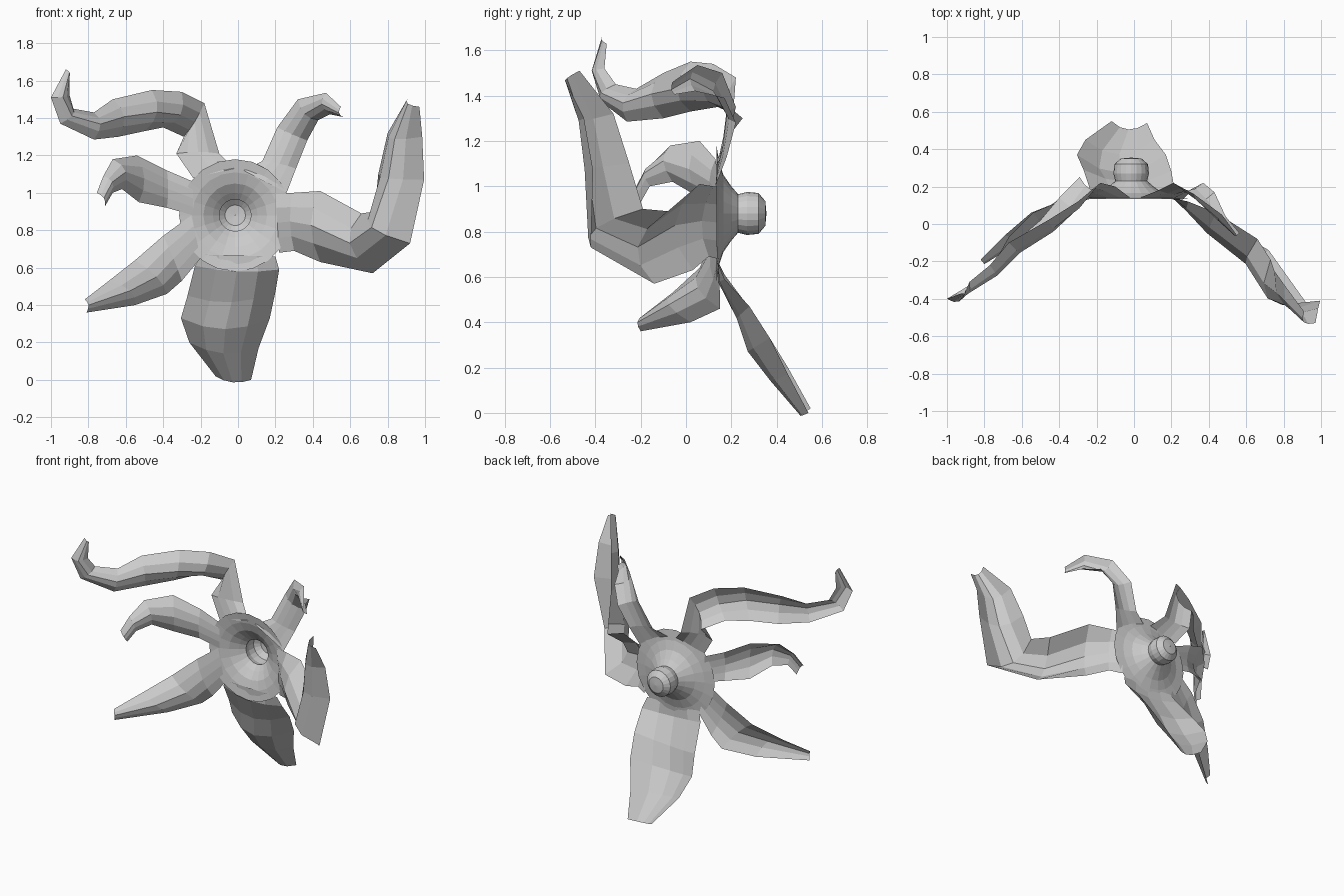
import bpy
import math
from mathutils import Vector

cube = bpy.data.objects.get("Cube")
if cube:
    bpy.data.objects.remove(cube, do_unlink=True)

grey = bpy.data.materials.new("light_grey")
grey.use_nodes = True
grey.diffuse_color = (0.6, 0.6, 0.6, 1)
shader = next(n for n in grey.node_tree.nodes if n.type == 'BSDF_PRINCIPLED')
shader.inputs["Base Color"].default_value = grey.diffuse_color


def grid_object(name, rows):
    """Skin a list of equally long point rows with flat quads."""
    count = len(rows[0])
    verts = [tuple(p) for row in rows for p in row]
    faces = []
    for i in range(len(rows) - 1):
        for j in range(count - 1):
            a = i * count + j
            faces.append((a, a + count, a + count + 1, a + 1))
    mesh = bpy.data.meshes.new(name)
    mesh.from_pydata(verts, [], faces)
    mesh.materials.append(grey)
    mesh.validate()
    mesh.update()
    obj = bpy.data.objects.new(name, mesh)
    bpy.context.collection.objects.link(obj)
    return obj


def petal(name, fold, stations):
    """Sweep an arched strip between two edges, its ridge facing forward."""
    edges = [(Vector(s[:3]), Vector(s[3:])) for s in stations]
    mids = [(a + b) / 2 for a, b in edges]
    rows = []
    for i, (a, b) in enumerate(edges):
        along = mids[min(i + 1, len(mids) - 1)] - mids[max(i - 1, 0)]
        across = b - a
        ridge = across.cross(along).normalized() * across.length * fold
        ridge *= min(1, i / 3)
        row = []
        for k in range(5):
            t = k / 4
            row.append(a.lerp(b, t) + ridge * 4 * t * (1 - t))
        rows.append(row)
    return grid_object(name, rows)


# Throat and hollow bulb: one profile turned about the depth axis
profile = [(.3, .135), (.23, .145), (.17, .165), (.12, .2), (.085, .23),
           (.095, .27), (.09, .32), (.055, .35), (.002, .355)]
SIDES = 20
rings = []
for radius, depth in profile:
    ring = []
    for k in range(SIDES + 1):
        angle = math.tau * k / SIDES
        ring.append((radius * math.cos(angle) - .015, depth,
                     radius * math.sin(angle) + .88))
    rings.append(ring)
grid_object("throat", rings)

# Each petal station holds its two edge points
petal("bottom_petal", .24, [
    (.2, .14, .66, -.2, .14, .67),
    (.22, .17, .59, -.23, .17, .61),
    (.2, .28, .47, -.27, .29, .45),
    (.17, .37, .33, -.305, .37, .33),
    (.11, .45, .17, -.26, .45, .2),
    (.07, .54, 0, -.12, .55, .02)])

petal("left_petal", .42, [
    (.2, .14, 1, .22, .14, .68),
    (.29, .12, 1, .3, .1, .69),
    (.44, .06, 1.01, .44, .03, .63),
    (.66, -.08, .89, .72, -.14, .57),
    (.73, -.19, .9, .92, -.42, .73),
    (.75, -.25, 1.1, .995, -.41, 1.07),
    (.8, -.32, 1.32, .985, -.45, 1.3),
    (.91, -.47, 1.51, .97, -.53, 1.46)])

petal("upper_left_petal", .35, [
    (.03, .14, 1.12, .26, .13, 1),
    (.13, .18, 1.17, .31, .18, 1.13),
    (.21, .22, 1.35, .37, .22, 1.28),
    (.32, .16, 1.5, .43, .17, 1.39),
    (.47, .05, 1.535, .49, .04, 1.42),
    (.55, -.06, 1.46, .565, -.05, 1.405)])

petal("upper_right_petal", .35, [
    (-.24, .14, 1.08, -.02, .14, 1.13),
    (-.33, .18, 1.21, -.1, .2, 1.21),
    (-.29, .25, 1.3, -.18, .22, 1.48),
    (-.4, .14, 1.35, -.3, .12, 1.54),
    (-.5, .02, 1.33, -.46, .02, 1.55),
    (-.64, -.1, 1.3, -.67, -.1, 1.5),
    (-.77, -.26, 1.285, -.77, -.22, 1.43),
    (-.95, -.37, 1.37, -.88, -.31, 1.45),
    (-1, -.4, 1.51, -.9, -.36, 1.52),
    (-.92, -.37, 1.66, -.9, -.35, 1.63)])

petal("right_petal", .35, [
    (-.24, .14, .88, -.24, .14, 1.06),
    (-.38, .12, .92, -.38, .13, 1.12),
    (-.53, .06, .95, -.54, .06, 1.2),
    (-.62, -.06, 1.02, -.67, -.07, 1.18),
    (-.67, -.16, 1, -.72, -.16, 1.09),
    (-.71, -.2, .93, -.755, -.21, 1)])

petal("lower_right_petal", .35, [
    (-.2, .14, .65, -.25, .14, .88),
    (-.3, .15, .53, -.4, .12, .77),
    (-.38, .15, .46, -.55, .06, .64),
    (-.55, .02, .4, -.69, -.06, .53),
    (-.81, -.2, .36, -.82, -.19, .43)])
